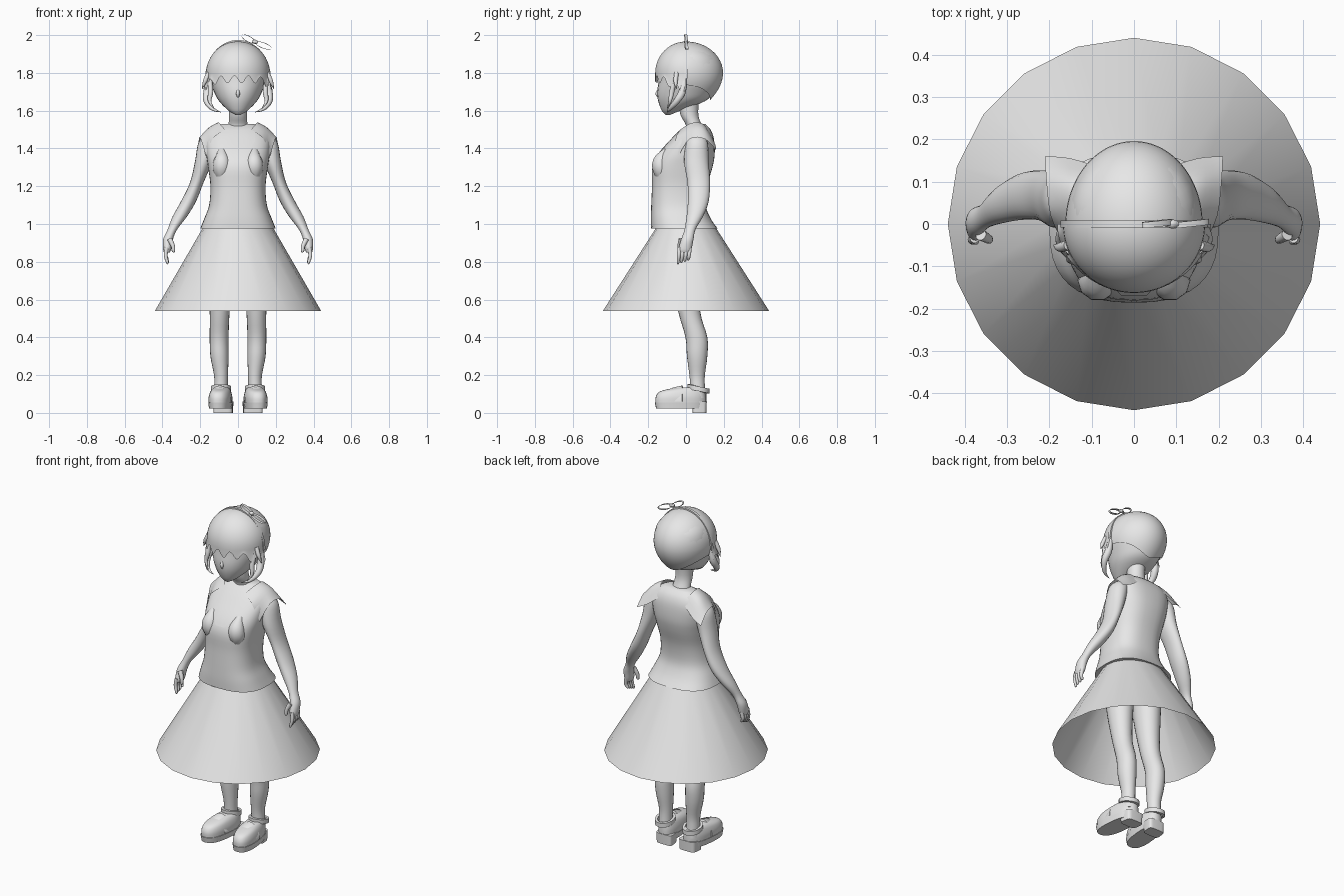
import bpy, bmesh, math
from mathutils import Vector

cube = bpy.data.objects.get("Cube")
if cube:
    bpy.data.objects.remove(cube)

grey = bpy.data.materials.new("plain grey")
grey.use_nodes = True
grey.diffuse_color = (0.8, 0.8, 0.8, 1)
grey.node_tree.nodes["Principled BSDF"].inputs["Base Color"].default_value = (0.8, 0.8, 0.8, 1)


def make(name, rings, closed=True, caps=True, mirror=False, smooth=60):
    """Bridge rings of points into one mesh object."""
    bm = bmesh.new()
    rows = [[bm.verts.new(p) for p in ring] for ring in rings]
    n = len(rows[0])
    for a, b in zip(rows, rows[1:]):
        for i in range(n if closed else n - 1):
            j = (i + 1) % n
            bm.faces.new((a[i], a[j], b[j], b[i]))
    if closed and caps:
        bm.faces.new(rows[0])
        bm.faces.new(rows[-1])
    bmesh.ops.recalc_face_normals(bm, faces=bm.faces)
    mesh = bpy.data.meshes.new(name)
    bm.to_mesh(mesh)
    bm.free()
    mesh.materials.append(grey)
    ob = bpy.data.objects.new(name, mesh)
    bpy.context.collection.objects.link(ob)
    if mirror:
        ob.modifiers.new("Mirror", "MIRROR")
    if smooth:
        bpy.context.view_layer.objects.active = ob
        ob.select_set(True)
        bpy.ops.object.shade_smooth_by_angle(angle=math.radians(smooth))
        ob.select_set(False)
    return ob


def spline(rows, steps):
    """Catmull-Rom interpolation between rows of numbers."""
    out = []
    for i in range(len(rows) - 1):
        p0, p1, p2 = rows[max(i - 1, 0)], rows[i], rows[i + 1]
        p3 = rows[min(i + 2, len(rows) - 1)]
        for s in range(steps):
            t = s / steps
            out.append([b + 0.5 * t * (c - a + t * (2 * a - 5 * b + 4 * c - d + t * (3 * (b - c) + d - a)))
                        for a, b, c, d in zip(p0, p1, p2, p3)])
    return out + [list(rows[-1])]


def power(v, e):
    return math.copysign(abs(v) ** (2 / e), v)


def body(name, rows, square=2, segments=28, steps=4, yaw=0, **kw):
    """Loft of level sections: height, half width, front y, back y, centre x."""
    rings = []
    for z, rx, front, back, cx in spline(rows, steps):
        ring = []
        for k in range(segments):
            a = math.tau * k / segments
            x = rx * power(math.cos(a), square)
            y = (front + back) / 2 + (back - front) / 2 * power(math.sin(a), square)
            ring.append((cx + x - yaw * y, y, z))
        rings.append(ring)
    return make(name, rings, **kw)


def tube(name, rows, flat=1, segments=10, steps=5, **kw):
    """Tapered tube through points x, y, z, radius."""
    pts = spline(rows, steps)
    rings = []
    for i, p in enumerate(pts):
        d = Vector(pts[min(i + 1, len(pts) - 1)][:3]) - Vector(pts[max(i - 1, 0)][:3])
        u = d.cross(Vector((0, 1, 0))).normalized()
        v = d.cross(u).normalized()
        rings.append([Vector(p[:3]) + p[3] * (u * math.cos(math.tau * k / segments) * flat
                                              + v * math.sin(math.tau * k / segments))
                      for k in range(segments)])
    return make(name, rings, **kw)


# Head and neck
body("head", [(1.577, .012, -.108, -.085, 0), (1.60, .05, -.128, -.03, 0),
              (1.65, .10, -.147, .10, 0), (1.70, .127, -.152, .15, 0),
              (1.76, .15, -.145, .18, 0), (1.82, .155, -.14, .188, 0),
              (1.89, .135, -.115, .16, 0), (1.94, .08, -.07, .09, 0), (1.955, .01, -.01, .02, 0)])
tube("nose", [(0, -.14, 1.72, .004), (0, -.152, 1.69, .01), (0, -.14, 1.665, .004)])
body("neck", [(1.47, .07, -.01, .11, 0), (1.52, .052, .0, .085, 0),
              (1.58, .047, -.03, .065, 0), (1.66, .05, -.04, .07, 0)])

# Hair shell with a jagged fringe in front and a tapering nape
def hair_point(angle, t):
    c, s = math.cos(angle), math.sin(angle)      # s below zero is the front
    if s < 0:
        edge = 1.765 + .02 * math.sin(angle * 14) - .05 * abs(c) ** 6
    else:
        edge = 1.655 + .08 * abs(c) ** 2
    if t < .6:
        phi = t / .6 * math.pi / 2
        w, z = math.sin(phi), 1.80 + .166 * math.cos(phi)
    else:
        f = (t - .6) / .4
        z = 1.80 + (edge - 1.80) * f
        w = 1 + .08 * f * f * abs(c) ** 4 if s < 0 else 1 - .38 * ((1.80 - z) / .15) ** 2
    depth = .163 if s < 0 else .196
    return (.168 if s < 0 else .162) * c * w, depth * s * w, z


for label, start in (("fringe_hair", math.pi), ("back_hair", 0)):
    rings = [[hair_point(start + math.pi * k / 60 + (1e-6 if k == 0 else -1e-6), t / 20) for k in range(61)]
             for t in range(1, 21)]
    rings.insert(0, [hair_point(start + math.pi * k / 60, .002) for k in range(61)])
    make(label, rings, closed=False)

# Side locks and their flicked tips
tube("side_lock", [(.155, -.01, 1.77, .012), (.163, -.02, 1.70, .02), (.165, -.05, 1.65, .017),
                   (.135, -.085, 1.61, .010), (.09, -.10, 1.592, .001)], mirror=True)
tube("inner_lock", [(.15, -.06, 1.77, .012), (.145, -.075, 1.70, .014),
                    (.15, -.085, 1.65, .009), (.125, -.10, 1.61, .001)], mirror=True)
tube("flick", [(.155, -.05, 1.80, .012), (.175, -.055, 1.755, .011), (.19, -.05, 1.715, .001)], mirror=True)

# Hair band and bow
arch = [(math.cos(math.pi * k / 32), math.sin(math.pi * k / 32)) for k in range(33)]
make("hair_band", [[(r * c, y, 1.77 + (r + .03) * s) for c, s in arch]
                   for r, y in ((.166, -.008), (.174, -.008), (.174, .008), (.166, .008))], closed=False)
for label, cx, cz, length, tilt in (("bow_loop_upper", .055, 1.98, .04, -.5), ("bow_loop_side", .135, 1.945, .045, -.35)):
    loop = [(math.cos(math.tau * k / 24) * length, math.sin(math.tau * k / 24) * .016) for k in range(24)]
    make(label, [[(cx + a * math.cos(tilt) - g * b * math.sin(tilt), y + a * .1,
                   cz + a * math.sin(tilt) + g * b * math.cos(tilt)) for a, b in loop]
                 for g, y in ((1, -.006), (1, .008), (.8, .008), (.8, -.006))], caps=False)
tube("bow_knot", [(.075, 0, 1.965, .006), (.09, 0, 1.965, .011), (.105, 0, 1.96, .006)])

# Blouse
blouse = body("blouse", [(.975, .20, -.185, .168, 0), (1.03, .178, -.186, .13, 0),
                         (1.10, .153, -.184, .105, 0), (1.20, .146, -.18, .112, 0),
                         (1.30, .158, -.178, .14, 0), (1.37, .168, -.145, .152, 0),
                         (1.45, .17, -.075, .148, 0), (1.50, .135, -.025, .13, 0),
                         (1.53, .085, .02, .10, 0)], square=2.6, segments=40)
tube("bust", [(.085, -.10, 1.39, .02), (.085, -.132, 1.33, .045),
              (.085, -.13, 1.28, .045), (.08, -.12, 1.22, .02)], mirror=True)

# Neckline panel laid on the chest
panel = make("neckline_panel", [[((k / 8 - .5) * 2 * (.03 + .06 * min(r / 7, 1)), -.5, 1.335 + r * .015)
                                 for k in range(9)] for r in range(12)], closed=False)
wrap = panel.modifiers.new("Wrap", "SHRINKWRAP")
wrap.target = blouse
wrap.wrap_method = "PROJECT"
wrap.use_project_y = True
wrap.use_positive_direction = True
wrap.offset = .004

# Cap sleeves, flaring at the back corner
caps = [[(.07, -.03, 1.50), (.10, .03, 1.535), (.10, .09, 1.53), (.07, .13, 1.48)],
        [(.135, -.055, 1.45), (.15, .03, 1.505), (.155, .10, 1.50), (.15, .155, 1.42)],
        [(.17, -.04, 1.36), (.197, .02, 1.45), (.207, .10, 1.45), (.21, .16, 1.39)]]
rows = [spline(row, 4) for row in caps]
flat_rows = spline([[v for p in row for v in p] for row in rows], 4)
sleeve = make("cap_sleeve", [[r[i:i + 3] for i in range(0, len(r), 3)] for r in flat_rows],
              closed=False, mirror=True)

# Skirt: open twenty-sided cone, slightly wider than deep at the waist
make("skirt", [[(rx * math.sin(math.tau * k / 20), ry * math.cos(math.tau * k / 20), z) for k in range(20)]
               for rx, ry, z in ((.44, .44, .54), (.183, .155, .985))], caps=False, smooth=40)

# Arms and hands
body("arm", [(1.47, .025, .02, .09, .15), (1.43, .05, 0, .115, .16), (1.33, .046, -.01, .12, .182),
             (1.22, .036, .008, .127, .218), (1.12, .040, .01, .12, .262),
             (1.04, .038, .003, .09, .308), (.97, .025, -.008, .05, .348),
             (.92, .026, -.025, .04, .37), (.87, .022, -.04, .03, .375), (.85, .016, -.038, .022, .376)],
     segments=20, mirror=True)
for i, label in enumerate(("index_finger", "middle_finger", "ring_finger", "little_finger")):
    y = -.034 + .018 * i
    tube(label, [(.377, y, .875, .011), (.383, y - .004, .835, .010),
                 (.373, y - .008, .795 + .006 * i, .007), (.37, y - .008, .79 + .006 * i, .002)], mirror=True)
tube("thumb", [(.362, -.025, .92, .014), (.345, -.035, .885, .011),
               (.342, -.038, .855, .008), (.342, -.038, .85, .002)], mirror=True)

# Legs
body("leg", [(.08, .038, .02, .105, .09), (.14, .036, .022, .10, .09), (.20, .037, .018, .10, .09),
             (.30, .048, .005, .113, .098), (.40, .050, -.003, .113, .1), (.54, .053, -.042, .075, .097),
             (.75, .07, -.085, .075, .095), (.96, .08, -.10, .09, .09)], segments=20, mirror=True)

# Shoes: sole, heel block, rounded upper, instep strap and ankle strap
body("sole", [(.022, .058, -.158, .105, .09), (.055, .062, -.165, .11, .09)],
     square=2.5, steps=1, yaw=.1, mirror=True, smooth=40)
body("heel", [(0, .05, .035, .108, .085), (.06, .052, .03, .11, .085)],
     square=5, steps=1, yaw=.1, mirror=True, smooth=40)
body("shoe_upper", [(.054, .06, -.162, .108, .09), (.085, .06, -.16, .108, .09),
                    (.112, .053, -.14, .106, .09), (.128, .043, -.085, .10, .09),
                    (.135, .033, -.035, .06, .09)], square=2.4, yaw=.1, mirror=True)
strap = [(math.cos(math.pi * k / 14), math.sin(math.pi * k / 14)) for k in range(15)]
make("instep_strap", [[(.095 + rx * c, y, .06 + h * s) for c, s in strap]
                      for rx, h, y in ((.05, .065, -.075), (.06, .074, -.07), (.062, .085, -.02), (.05, .075, -.015))],
     closed=False, mirror=True)
ring = [(math.cos(math.tau * k / 24), math.sin(math.tau * k / 24)) for k in range(24)]
make("ankle_strap", [[(.09 + r * c, .066 + r * s * 1.08, z - .012 * s) for c, s in ring]
                     for r, z in ((.04, .115), (.054, .115), (.054, .14), (.04, .14), (.04, .115))],
     caps=False, mirror=True)
